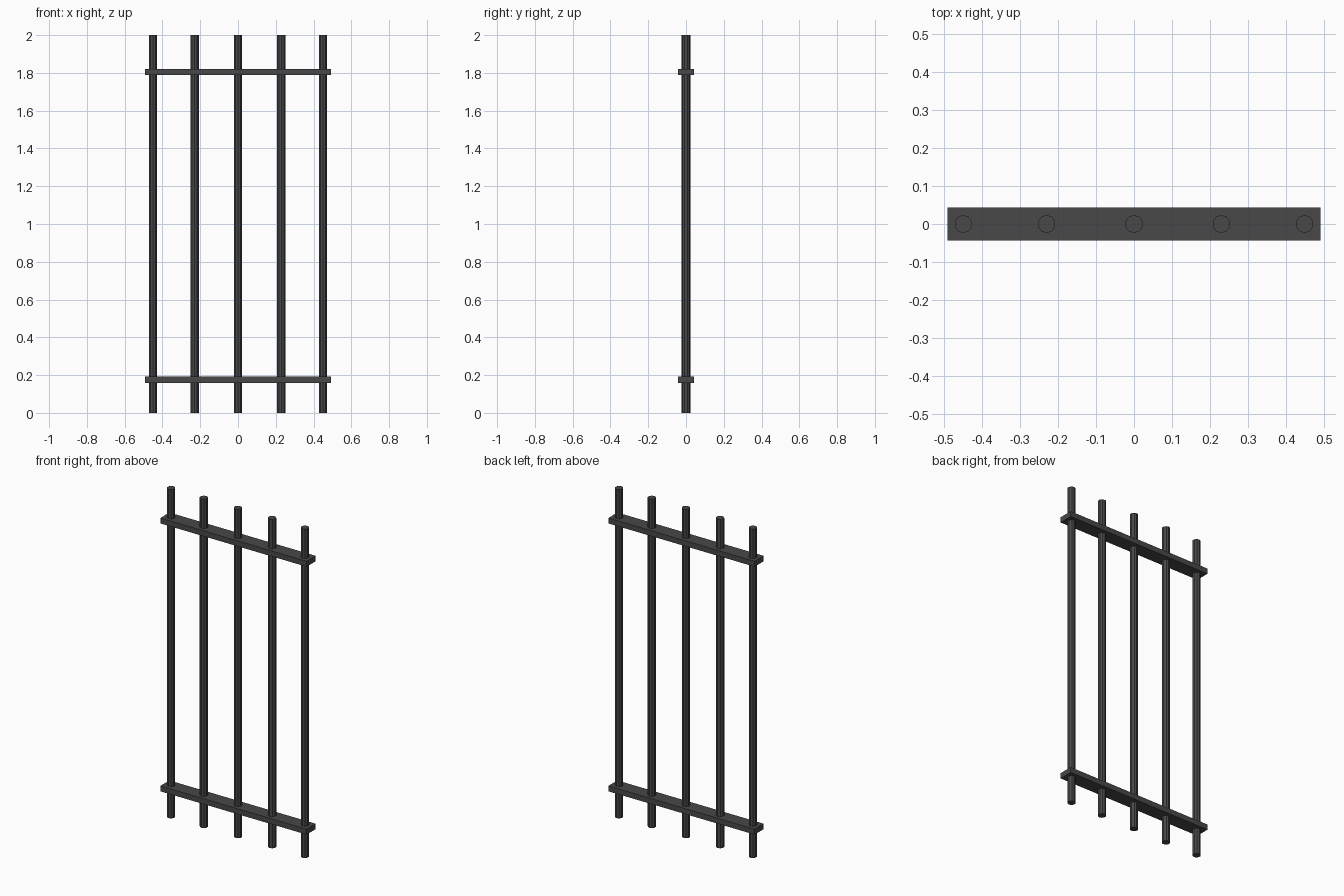
import bpy

if "Cube" in bpy.data.objects:
    bpy.data.objects.remove(bpy.data.objects["Cube"])

iron = bpy.data.materials.new("dark iron")
iron.diffuse_color = (0.065, 0.065, 0.065, 1)
iron.use_nodes = True
iron.node_tree.nodes["Principled BSDF"].inputs["Base Color"].default_value = iron.diffuse_color


def finish(name):
    obj = bpy.context.object
    obj.name = name
    obj.data.materials.append(iron)
    return obj


# Upright round bars, ten-sided with flat faces
for i, x in enumerate((-0.45, -0.23, 0, 0.23, 0.45)):
    bpy.ops.mesh.primitive_cylinder_add(vertices=10, radius=0.0235, depth=2,
                                        location=(x, 0, 1))
    finish(f"upright_bar_{i + 1}")

# Flat cross rails that hold the bars
for name, z in (("lower_rail", 0.176), ("upper_rail", 1.805)):
    bpy.ops.mesh.primitive_cube_add(size=1, location=(0, 0, z))
    rail = finish(name)
    rail.scale = (0.984, 0.087, 0.033)
    bpy.ops.object.transform_apply(location=False, rotation=False, scale=True)
